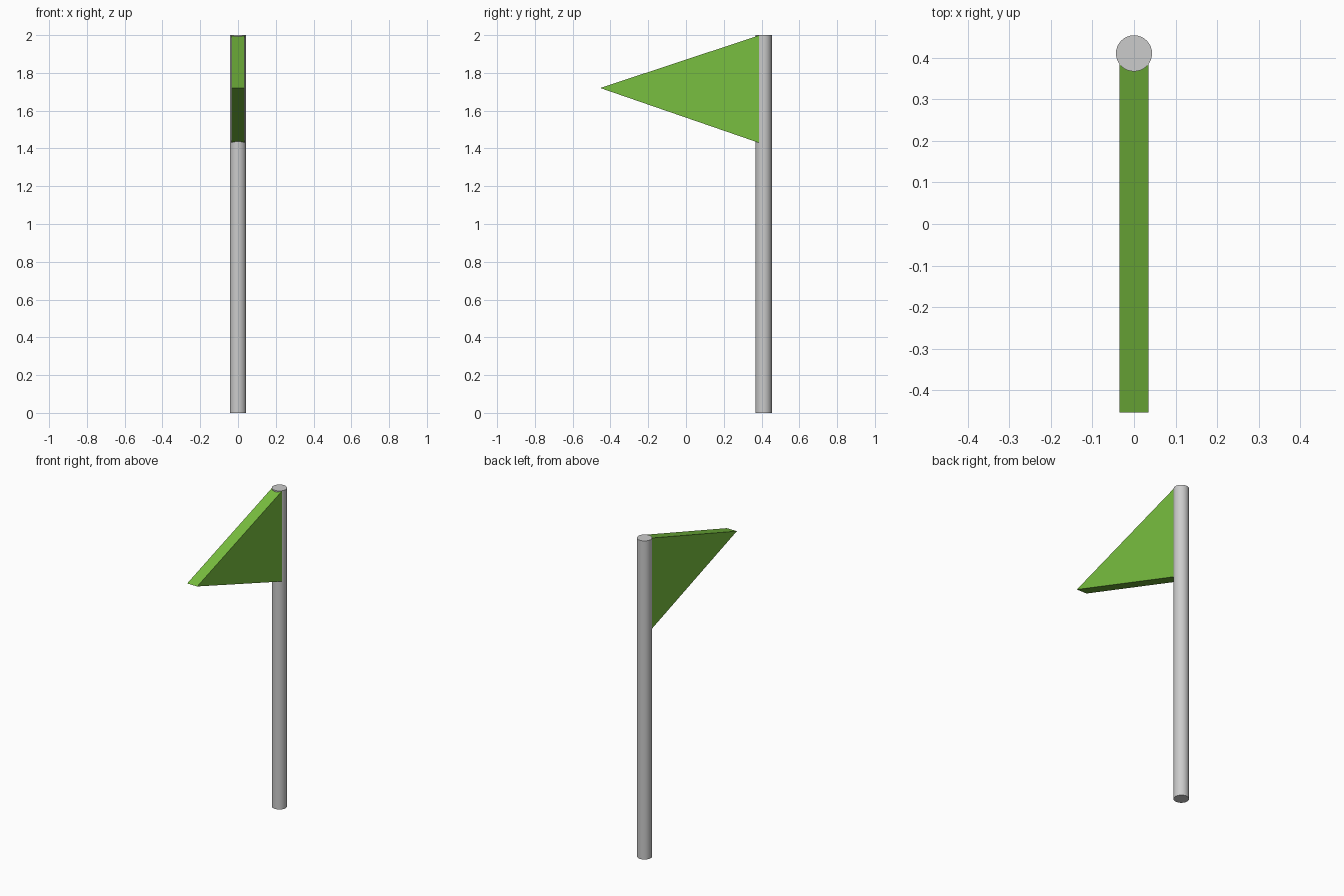
import bpy
import bmesh

if "Cube" in bpy.data.objects:
    bpy.data.objects.remove(bpy.data.objects["Cube"])

POLE_Y, POLE_R, HEIGHT = 0.411, 0.0435, 2.0
FLAG_HALF = 0.035

# Pole: round post with smooth sides and flat caps
bpy.ops.mesh.primitive_cylinder_add(vertices=32, radius=POLE_R, depth=HEIGHT,
                                    location=(0, POLE_Y, HEIGHT / 2))
pole = bpy.context.object
pole.name = "pole"
bpy.ops.object.shade_smooth_by_angle()

# Flag: triangular pennant profile (y, z) extruded across x, base sunk in the pole
profile = [(-0.4545, 1.72), (0.386, 1.43), (0.386, 1.998)]
bm = bmesh.new()
face = bm.faces.new([bm.verts.new((-FLAG_HALF, y, z)) for y, z in profile])
side = bmesh.ops.extrude_face_region(bm, geom=[face])["geom"]
moved = [g for g in side if isinstance(g, bmesh.types.BMVert)]
bmesh.ops.translate(bm, verts=moved, vec=(2 * FLAG_HALF, 0, 0))
bmesh.ops.recalc_face_normals(bm, faces=bm.faces)
mesh = bpy.data.meshes.new("flag")
bm.to_mesh(mesh)
bm.free()
flag = bpy.data.objects.new("flag", mesh)
bpy.context.collection.objects.link(flag)

green = bpy.data.materials.new("flag_green")
green.diffuse_color = (0.19, 0.52, 0.05, 1)
green.use_nodes = True
green.node_tree.nodes["Principled BSDF"].inputs["Base Color"].default_value = green.diffuse_color
mesh.materials.append(green)
